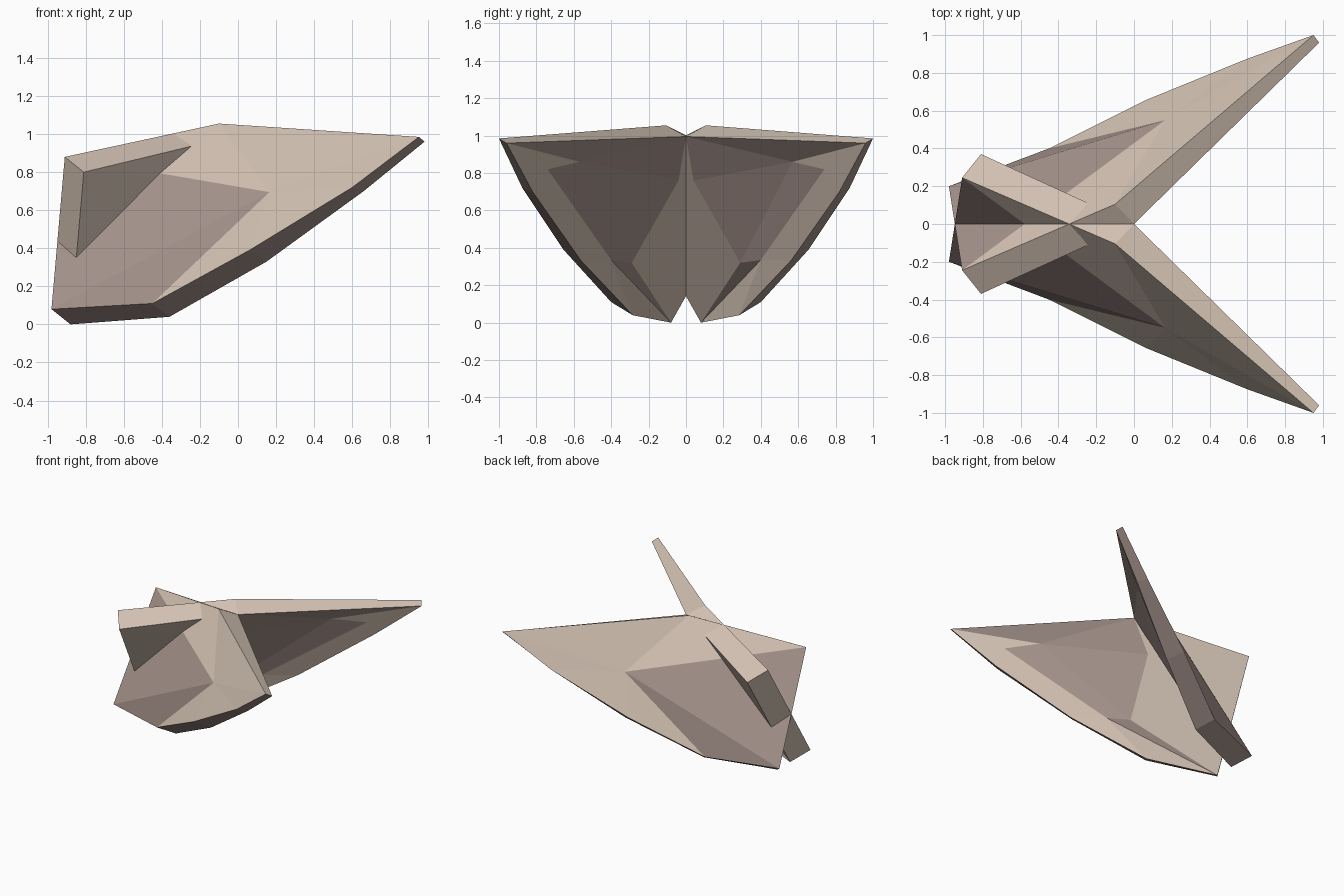
import bpy
import bmesh

default_cube = bpy.data.objects.get("Cube")
if default_cube:
    bpy.data.objects.remove(default_cube, do_unlink=True)


def make_material(name, color):
    mat = bpy.data.materials.new(name)
    mat.use_nodes = True
    mat.diffuse_color = color
    mat.node_tree.nodes["Principled BSDF"].inputs["Base Color"].default_value = color
    return mat


cream = make_material("warm cream", (.65, .54, .45, 1))
mauve = make_material("dusty mauve", (.39, .3, .27, 1))

# Corner points of one half shell, opening toward +x
points = {
    # outer outline and its dented centre
    "outer_back": (-.91, -.245, .88),
    "outer_peak": (-.1, .105, 1.055),
    "outer_tip": (.95, 1, .985),
    "outer_upper": (.6, .875, .72),
    "outer_middle": (.06, .655, .39),
    "outer_lower": (-.45, .4, .11),
    "outer_foot": (-.98, .2, .08),
    "outer_centre": (.165, .55, .695),
    # inner outline
    "inner_back": (-.81, -.37, .8),
    "inner_peak": (0, 0, .995),
    "inner_tip": (.98, .96, .96),
    "inner_upper": (.66, .82, .7),
    "inner_middle": (.15, .56, .33),
    "inner_lower": (-.36, .285, .04),
    "inner_foot": (-.88, .08, 0),
    # inner coloured panel
    "panel_low": (-.21, .29, .32),
    "panel_high": (-.17, .04, .76),
    "panel_notch": (.44, .57, .86),
    "panel_end": (.64, .74, .82),
    "panel_edge": (-.065, .4, .335),
}
outline = ["back", "peak", "tip", "upper", "middle", "lower", "foot"]

# Inner surface faces, cream then mauve
inner_cream = [
    "inner_tip inner_upper panel_end panel_notch",
    "panel_end inner_upper inner_middle panel_edge",
    "panel_edge inner_middle inner_lower",
    "panel_edge inner_lower inner_foot",
    "inner_foot panel_low panel_high",
    "inner_foot panel_high inner_back",
    "panel_high inner_peak inner_back",
]
inner_mauve = [
    "panel_high inner_peak panel_notch",
    "inner_peak inner_tip panel_notch",
    "panel_high panel_notch panel_low",
    "panel_notch panel_end panel_edge panel_low",
    "panel_low panel_edge inner_foot",
]

bm = bmesh.new()
verts = {name: bm.verts.new(co) for name, co in points.items()}


def add_face(names, is_mauve):
    face = bm.faces.new([verts[n] for n in names])
    face.material_index = int(is_mauve)


# Outer fan and the rim joining both surfaces
for i, start in enumerate(outline):
    end = outline[(i + 1) % len(outline)]
    add_face(["outer_" + start, "outer_" + end, "outer_centre"],
             start in ("lower", "foot"))
    add_face(["outer_" + start, "inner_" + start, "inner_" + end, "outer_" + end],
             start in ("tip", "upper", "middle", "lower"))

# Inner surface
for faces, is_mauve in ((inner_cream, False), (inner_mauve, True)):
    for names in faces:
        add_face(names.split(), is_mauve)

bmesh.ops.recalc_face_normals(bm, faces=bm.faces)
mesh = bpy.data.meshes.new("crossed_shells")
bm.to_mesh(mesh)
bm.free()
mesh.materials.append(cream)
mesh.materials.append(mauve)

# Mirror into two shells that cross on the centre plane
shells = bpy.data.objects.new("crossed_shells", mesh)
bpy.context.collection.objects.link(shells)
mirror = shells.modifiers.new("Mirror", 'MIRROR')
mirror.use_axis = (False, True, False)
mirror.use_mirror_merge = False
